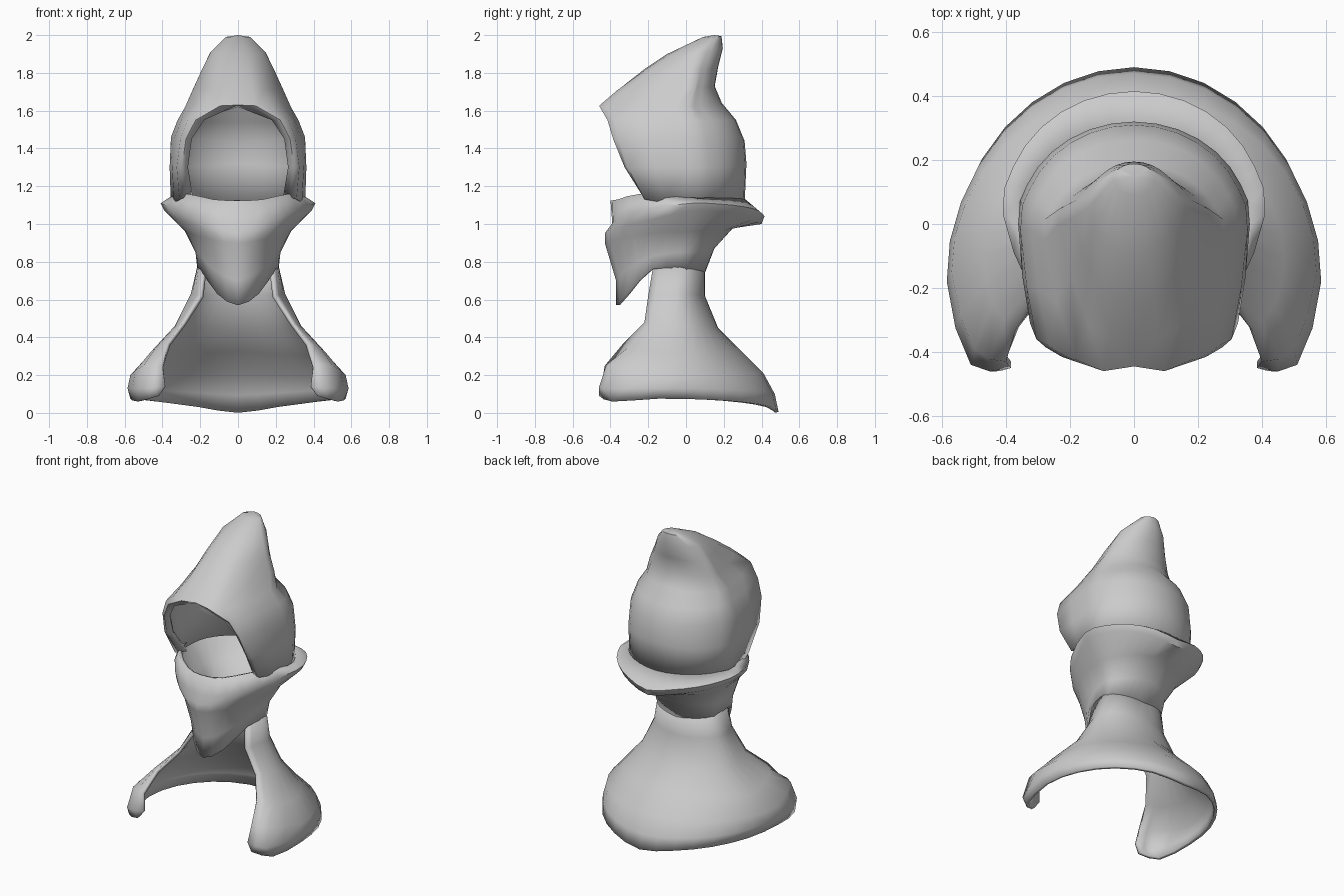
import bpy, bmesh
from math import sin, cos, pi
from mathutils import Vector

if "Cube" in bpy.data.objects:
    bpy.data.objects.remove(bpy.data.objects["Cube"])


def half_row(front, side, back):
    """Half outline: front points, side point, then an elliptic sweep to the back."""
    pts = [Vector(p) for p in front] + [Vector(side)]
    w, ys, zs = side
    yb, zb = back
    for k in range(1, 5):
        t = k / 4
        a = t * pi / 2
        pts.append(Vector((w * cos(a) if k < 4 else 0, ys + (yb - ys) * sin(a),
                           zs + (zb - zs) * t * t)))
    return smooth(pts)


def smooth(pts, n=2):
    """Catmull-Rom resampling, mirrored across x = 0 at closed ends."""
    def beyond(end, nxt):
        return Vector((-nxt.x, nxt.y, nxt.z)) if end.x == 0 else 2 * end - nxt
    p = [beyond(pts[0], pts[1])] + pts + [beyond(pts[-1], pts[-2])]
    out = []
    for i in range(1, len(p) - 2):
        a, b, c, d = p[i - 1:i + 3]
        for k in range(n):
            t = k / n
            out.append(0.5 * (2 * b + (c - a) * t + (2 * a - 5 * b + 4 * c - d) * t * t
                              + (3 * b - a - 3 * c + d) * t ** 3))
    return out + [pts[-1]]


def cloth(name, rows, tip=None, thickness=0.02):
    """Skin the half rows (bottom to top), mirror them and give the cloth thickness."""
    bm = bmesh.new()
    grid = [[bm.verts.new(p) for p in half_row(*r)] for r in rows]
    for lo, hi in zip(grid, grid[1:]):
        for j in range(len(lo) - 1):
            bm.faces.new((lo[j], lo[j + 1], hi[j + 1], hi[j]))
    if tip:
        t = bm.verts.new(tip)
        for a, b in zip(grid[-1], grid[-1][1:]):
            bm.faces.new((a, b, t))
    mesh = bpy.data.meshes.new(name)
    bm.to_mesh(mesh)
    bm.free()
    ob = bpy.data.objects.new(name, mesh)
    bpy.context.collection.objects.link(ob)
    m = ob.modifiers.new("mirror", 'MIRROR')
    m.use_clip = True
    s = ob.modifiers.new("thickness", 'SOLIDIFY')
    s.thickness = thickness
    s.offset = -1
    bpy.ops.object.select_all(action='DESELECT')
    ob.select_set(True)
    bpy.context.view_layer.objects.active = ob
    bpy.ops.object.shade_smooth_by_angle(angle=1.0)
    return ob


# Shoulder cape, open at the front
cloth("shoulder_cape", [
    ([(.42, -.46, .09), (.53, -.39, .06)], (.57, -.15, .075), (.49, .005)),
    ([(.385, -.45, .14), (.51, -.44, .13)], (.585, -.18, .13), (.47, .10)),
    ([(.40, -.43, .25), (.50, -.39, .25)], (.57, -.15, .20), (.41, .21)),
    ([(.37, -.33, .37), (.44, -.25, .34)], (.47, -.10, .31), (.28, .34)),
    ([(.29, -.22, .48), (.32, -.15, .47)], (.335, -.06, .46), (.17, .45)),
    ([(.20, -.20, .62), (.23, -.13, .63)], (.25, -.05, .63), (.10, .62)),
    ([(.18, -.17, .80), (.205, -.10, .80)], (.21, -.03, .80), (.10, .77)),
])

# Scarf: pointed bib in front, neck behind, flared collar on top
cloth("scarf_collar", [
    ([(0, -.37, .57), (.11, -.31, .63), (.20, -.18, .76)], (.215, -.03, .76), (.10, .74)),
    ([(0, -.37, .70), (.13, -.31, .76), (.20, -.18, .83)], (.225, -.03, .85), (.15, .87)),
    ([(0, -.43, .90), (.15, -.35, .92), (.25, -.20, .95)], (.28, 0, .96), (.25, .98)),
    ([(0, -.43, .95), (.17, -.37, .98), (.31, -.20, 1.02)], (.39, .03, 1.07), (.40, 1.0)),
    ([(0, -.39, 1.0), (.18, -.36, 1.03), (.32, -.21, 1.08)], (.41, .03, 1.11), (.415, 1.04)),
    ([(0, -.40, 1.125), (.13, -.36, 1.13), (.27, -.24, 1.16)], (.365, 0, 1.14), (.315, 1.13)),
])

# Hood with a round face opening and a peak leaning back
cloth("hood", [
    ([(.24, -.20, 1.15), (.31, -.22, 1.13)], (.355, 0, 1.10), (.31, 1.10)),
    ([(.265, -.30, 1.30), (.325, -.31, 1.30)], (.362, 0, 1.30), (.32, 1.32)),
    ([(.245, -.37, 1.45), (.305, -.36, 1.45)], (.355, -.02, 1.46), (.31, 1.44)),
    ([(.18, -.41, 1.55), (.265, -.38, 1.55)], (.32, -.02, 1.55), (.265, 1.55)),
    ([(0, -.445, 1.63), (.18, -.425, 1.62)], (.28, -.05, 1.62), (.19, 1.64)),
    ([(0, -.36, 1.71), (.14, -.32, 1.71)], (.235, 0, 1.72), (.152, 1.73)),
    ([(0, -.22, 1.82), (.12, -.17, 1.82)], (.19, .02, 1.82), (.17, 1.83)),
    ([(0, -.10, 1.90), (.09, -.06, 1.90)], (.145, .05, 1.91), (.195, 1.93)),
    ([(0, .09, 1.99), (.04, .10, 1.99)], (.065, .14, 1.99), (.188, 1.995)),
], tip=(0, .15, 2.0))
